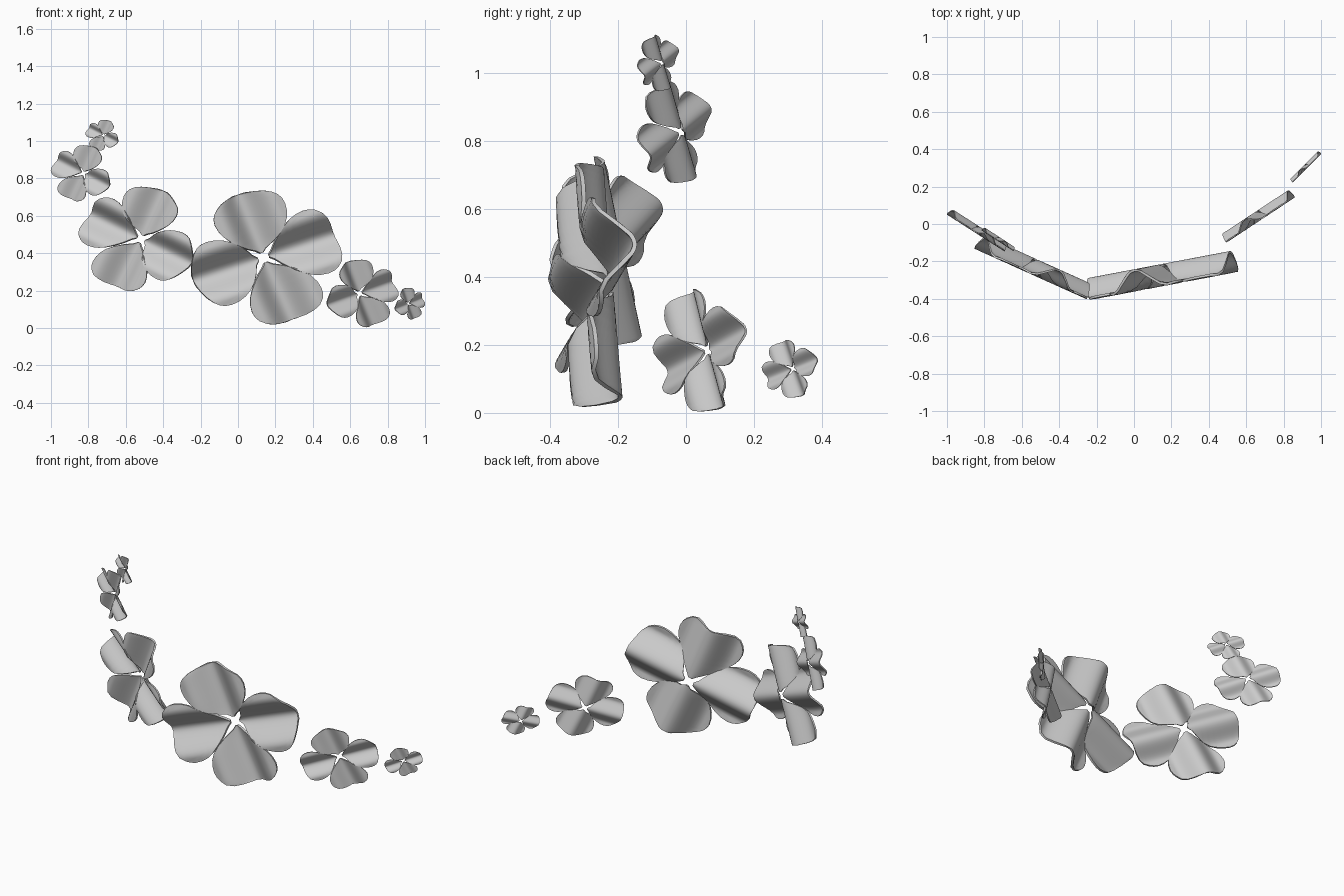
import bpy, bmesh, math

if "Cube" in bpy.data.objects:
    bpy.data.objects.remove(bpy.data.objects["Cube"])

# Petal outline: (distance from flower centre, half width), for a flower about 0.4 in radius
OUTLINE = [(.03, .008), (.055, .03), (.085, .072), (.12, .112), (.16, .148), (.20, .174),
           (.24, .190), (.28, .196), (.31, .191), (.335, .178), (.36, .152),
           (.378, .118), (.388, .08), (.394, .035)]
COLS = 24
HALF = .155                     # half width of the fold running along each petal

RIGHT = [20, 110, 200, 292]     # petal directions, right-hand flowers
LEFT = [-28, 67, 152, 246]      # petal directions, left-hand flowers

# name, front extents (x0, x1, z0, z1), centre x, centre y, backward slope, fold depth, angles
FLOWERS = [
    ("large_flower", (-.25, .557, .018, .735), .14, -.222, .19, .115, RIGHT),
    ("medium_flower", (-.852, -.24, .197, .755), -.54, -.185, -.45, .105, LEFT),
    ("small_flower_right", (.475, .857, .004, .365), .667, .073, .66, .10, RIGHT),
    ("small_flower_left", (-1, -.684, .677, .977), -.84, -.008, -.64, .09, LEFT),
    ("tiny_flower_right", (.838, 1, .045, .215), .915, .318, 1.0, .095, RIGHT),
    ("tiny_flower_left", (-.815, -.64, .948, 1.113), -.73, -.065, -.65, .09, LEFT),
]


def petal_points(angle, fold, lean):
    """Rows of (front x, front z, forward depth, sideways drift) along one folded petal."""
    ca, sa = math.cos(math.radians(angle)), math.sin(math.radians(angle))
    rows = []
    for r, w in OUTLINE:
        row = []
        for i in range(COLS + 1):
            p = w * (2 * i / COLS - 1)
            depth = fold * (1 - math.cos(math.pi * min(abs(p) / HALF, 1.15))) / 2
            rr = r - .03 * (1 - r / .4) * abs(p) / .2
            drift = depth * lean
            row.append((rr * ca - p * sa + drift, rr * sa + p * ca, depth, drift))
        rows.append(row)
    return rows


def make_flower(name, box, cx, cy, slope, fold, angles):
    n = math.hypot(1, slope)        # folds rise along the flower's own facing direction
    petals = [petal_points(a, fold, slope / n) for a in angles]
    flat = [q for rows in petals for row in rows for q in row]
    ax, bx = min(q[0] for q in flat), max(q[0] for q in flat)
    az, bz = min(q[1] for q in flat), max(q[1] for q in flat)
    x0, x1, z0, z1 = box
    sx, sz = (x1 - x0) / (bx - ax), (z1 - z0) / (bz - az)

    # Four separate petals, leaned back along the garland's curve
    bm = bmesh.new()
    for rows in petals:
        grid = []
        for row in rows:
            line = []
            for px, pz, d, drift in row:
                x, z = x0 + (px - ax) * sx, z0 + (pz - az) * sz
                y = cy + slope * (x - drift * sx - cx) - d * sz / n
                line.append(bm.verts.new((x, y, z)))
            grid.append(line)
        for a, b in zip(grid, grid[1:]):
            for i in range(COLS):
                bm.faces.new((a[i], b[i], b[i + 1], a[i + 1]))
    bmesh.ops.recalc_face_normals(bm, faces=bm.faces)
    mesh = bpy.data.meshes.new(name)
    bm.to_mesh(mesh)
    bm.free()
    obj = bpy.data.objects.new(name, mesh)
    bpy.context.collection.objects.link(obj)

    # Petal thickness
    solid = obj.modifiers.new("thickness", 'SOLIDIFY')
    solid.thickness = .014 * sz
    solid.offset = 0

    bpy.ops.object.select_all(action='DESELECT')
    obj.select_set(True)
    bpy.context.view_layer.objects.active = obj
    bpy.ops.object.modifier_apply(modifier=solid.name)
    bpy.ops.object.shade_smooth_by_angle(angle=math.radians(40))


for f in FLOWERS:
    make_flower(*f)
